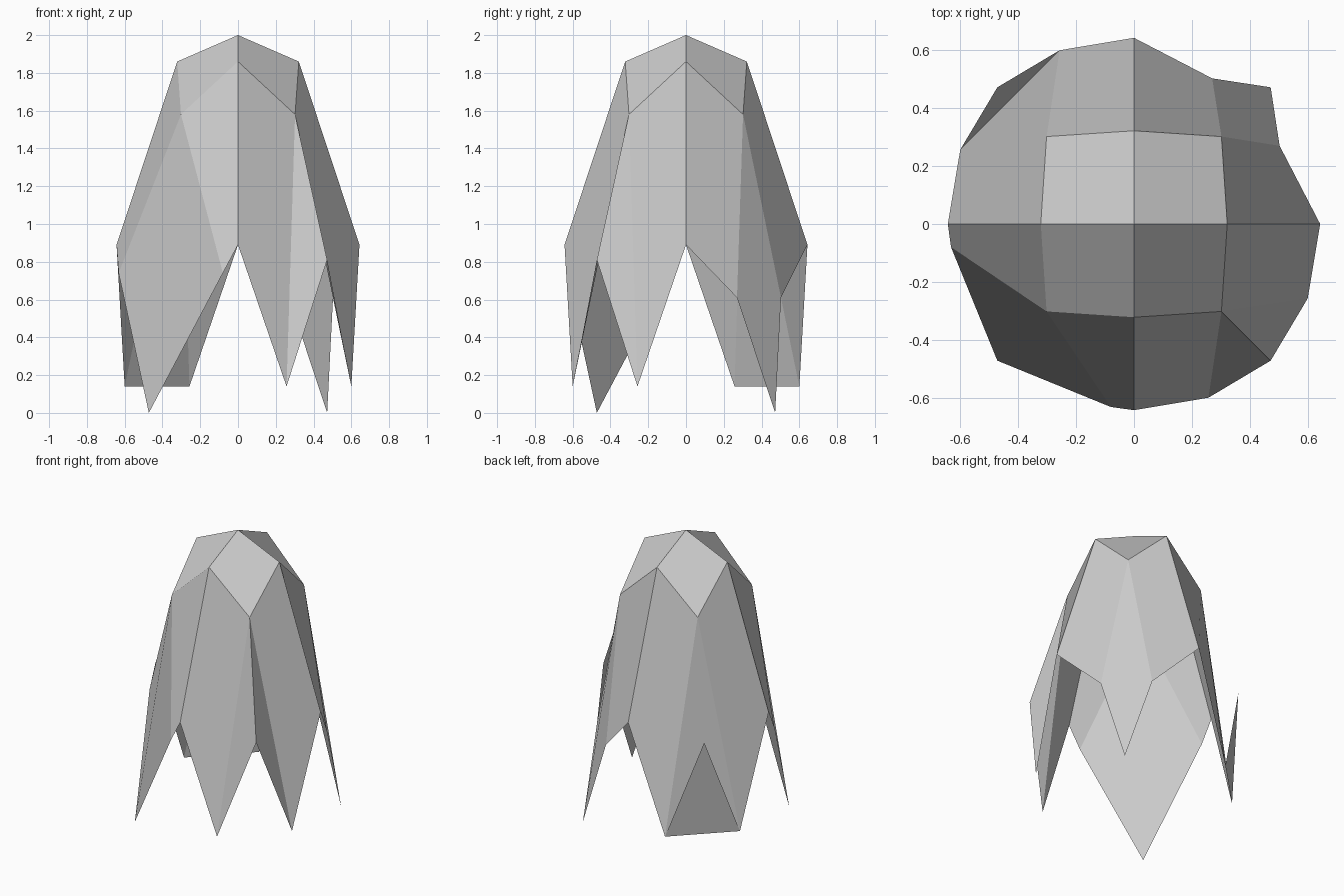
import bpy, bmesh

if "Cube" in bpy.data.objects:
    bpy.data.objects.remove(bpy.data.objects["Cube"])

bm = bmesh.new()
cache = {}

def vert(p):
    key = tuple(round(c, 4) for c in p)
    if key not in cache:
        cache[key] = bm.verts.new(p)
    return cache[key]

# Each corner of the cloth is symmetric about its diagonal
def corner(sx, sy, hem, tip, style):
    def face(*pts):
        vs = [vert((x * sx, y * sy, z)) for x, y, z in pts]
        bm.faces.new(vs if sx * sy > 0 else vs[::-1])
    swap = lambda p: (p[1], p[0], p[2])
    apex, top, shoulder, side = (0, 0, 2), (.322, 0, 1.86), (.302, .302, 1.58), (.643, 0, .89)
    hem2 = swap(hem)
    # crown and the two side panels
    face(apex, top, shoulder, swap(top))
    face(top, side, hem, shoulder)
    face(swap(top), shoulder, hem2, swap(side))
    # corner drape: pointed tip, split fold, or closed panel with a raised flap
    if style == "point":
        face(shoulder, hem, tip, hem2)
    elif style == "split":
        face(shoulder, hem, tip)
        face(shoulder, tip, hem2)
    else:
        face(shoulder, hem, hem2)
        face(tip, hem2, hem)

corner(-1, -1, (.632, .08, .74), (.472, .472, 0), "point")
corner(1, 1, (.503, .27, .61), (.472, .472, 0), "point")
corner(1, -1, (.6, .257, .14), (.472, .472, .81), "split")
corner(-1, 1, (.6, .257, .14), (.472, .472, .81), "flap")

mesh = bpy.data.meshes.new("draped_cloth")
bm.to_mesh(mesh)
bm.free()
cloth = bpy.data.objects.new("draped_cloth", mesh)
bpy.context.collection.objects.link(cloth)
